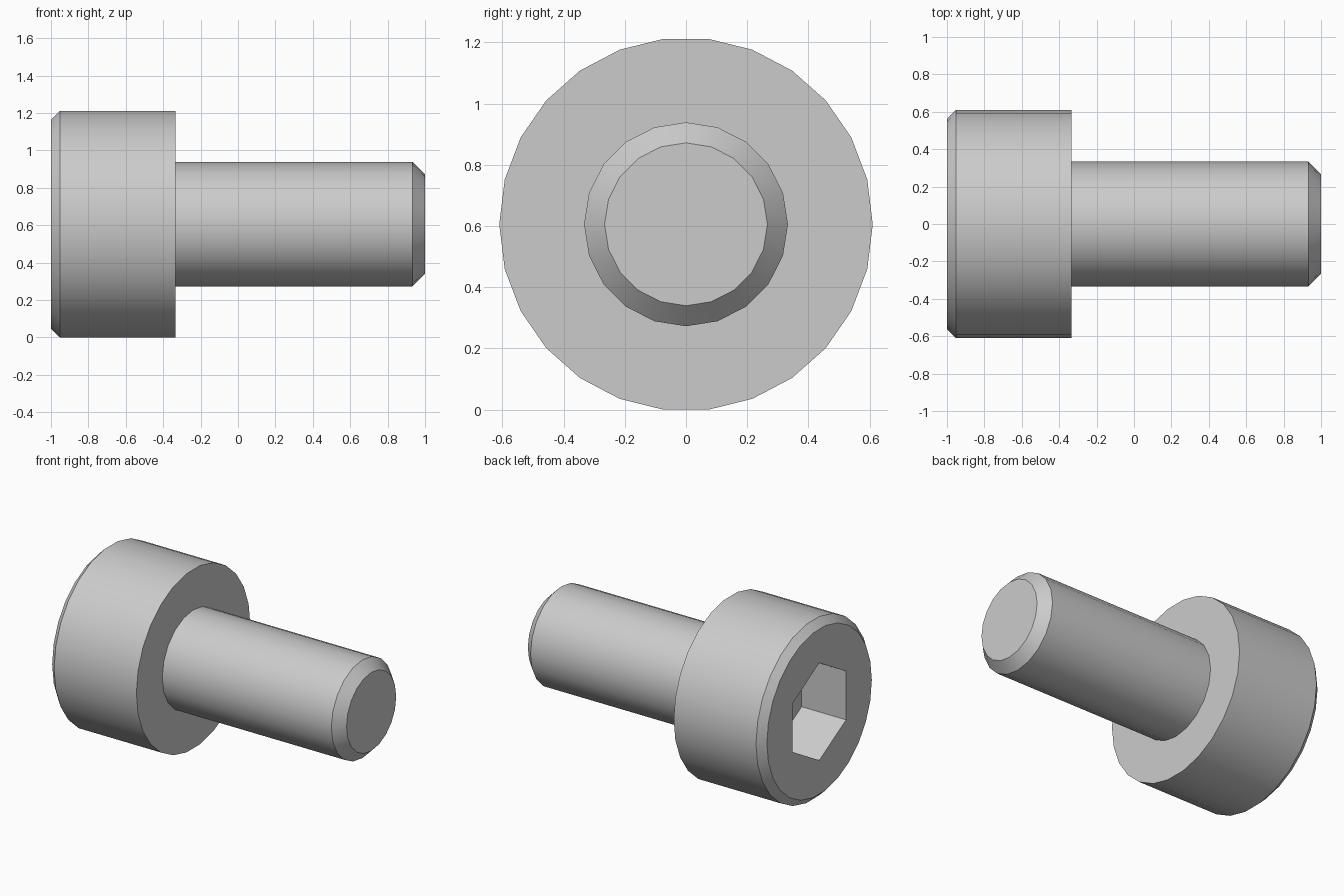
import bpy, bmesh
from math import radians, pi, cos, sin

if "Cube" in bpy.data.objects:
    bpy.data.objects.remove(bpy.data.objects["Cube"])

AXIS_Z = 0.61 * cos(pi / 26)      # lowest flat of the head rests on z = 0
bm = bmesh.new()


def ring(x, r, sides, start=0.0):
    """Closed loop of edges around the screw axis."""
    vs = [bm.verts.new((x, r * cos(start + 2 * pi * i / sides),
                        AXIS_Z + r * sin(start + 2 * pi * i / sides)))
          for i in range(sides)]
    return [bm.edges.new((vs[i], vs[(i + 1) % sides])) for i in range(sides)]


def wall(a, b):
    """Quads between two loops with the same side count."""
    n = len(a)
    va, vb = [e.verts[0] for e in a], [e.verts[0] for e in b]
    for i in range(n):
        j = (i + 1) % n
        bm.faces.new((va[i], va[j], vb[j], vb[i]))


def cap(a):
    bm.faces.new([e.verts[0] for e in a])


def flat_ring(a, b):
    """Flat face between an outer and an inner loop."""
    bmesh.ops.triangle_fill(bm, use_beauty=True, edges=a + b, normal=(1, 0, 0))


# Loops: hex socket, head, shaft
socket_floor = ring(-0.667, 0.33, 6, pi / 2)
socket_rim = ring(-1.0, 0.33, 6, pi / 2)
head_face = ring(-1.0, 0.562, 26)
head_chamfer = ring(-0.952, 0.61, 26)
head_under = ring(-0.335, 0.61, 26)
shaft_root = ring(-0.335, 0.333, 20)
shaft_chamfer = ring(0.933, 0.333, 20)
shaft_tip = ring(1.0, 0.266, 20)

# Socket
cap(socket_floor)
wall(socket_floor, socket_rim)
# Head
flat_ring(head_face, socket_rim)
wall(head_face, head_chamfer)
wall(head_chamfer, head_under)
flat_ring(head_under, shaft_root)
# Shaft
wall(shaft_root, shaft_chamfer)
wall(shaft_chamfer, shaft_tip)
cap(shaft_tip)

bmesh.ops.recalc_face_normals(bm, faces=bm.faces[:])
mesh = bpy.data.meshes.new("socket_head_screw")
bm.to_mesh(mesh)
bm.free()
screw = bpy.data.objects.new("socket_head_screw", mesh)
bpy.context.collection.objects.link(screw)
bpy.context.view_layer.objects.active = screw
screw.select_set(True)
bpy.ops.object.shade_smooth_by_angle(angle=radians(30))
